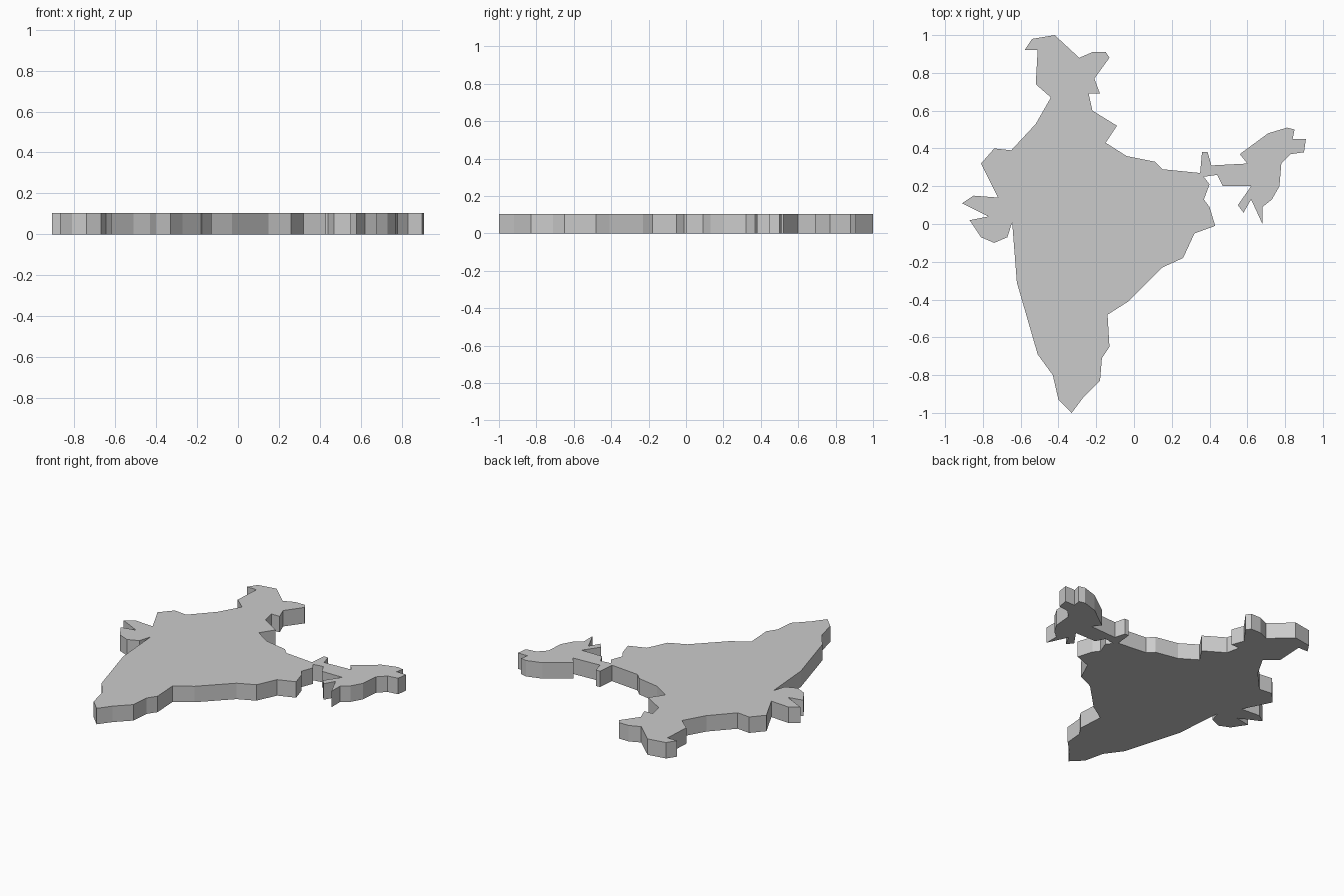
import bpy, bmesh

THICKNESS = 0.105

# Simplified outline of the plate, clockwise from the north-west corner
OUTLINE = [
    (-.58, .92), (-.54, .98), (-.42, 1.0), (-.29, .88), (-.22, .91), (-.15, .91),
    (-.13, .88), (-.21, .77), (-.18, .69), (-.24, .69), (-.22, .60), (-.09, .52),
    (-.15, .43), (-.04, .36), (.11, .33), (.15, .29), (.35, .27),
    (.36, .38), (.39, .38), (.41, .31), (.60, .32), (.56, .37), (.71, .48),
    (.81, .51), (.85, .50), (.84, .45), (.91, .45), (.90, .38), (.83, .37),
    (.78, .32), (.77, .20), (.73, .13), (.68, .09), (.68, .00), (.62, .13),
    (.58, .06), (.55, .10), (.62, .20), (.47, .20), (.44, .26), (.37, .25),
    (.40, .21), (.37, .13), (.40, .09), (.43, -.01), (.32, -.05), (.26, -.18),
    (.15, -.23), (-.03, -.41), (-.14, -.48), (-.13, -.65), (-.17, -.71),
    (-.18, -.83), (-.27, -.92), (-.33, -1.0), (-.40, -.93), (-.43, -.80),
    (-.51, -.69), (-.62, -.31), (-.645, .01), (-.67, -.07), (-.74, -.10),
    (-.81, -.07), (-.87, .02), (-.77, .04), (-.91, .11), (-.85, .15),
    (-.72, .14), (-.81, .32), (-.74, .40), (-.65, .39), (-.52, .53),
    (-.44, .67), (-.52, .74), (-.51, .92),
]

# Flat map plate: fill the outline and extrude it upward
bm = bmesh.new()
base = bm.faces.new([bm.verts.new((x, y, 0)) for x, y in OUTLINE])
top = bmesh.ops.extrude_face_region(bm, geom=[base], use_keep_orig=True)
for v in top["geom"]:
    if isinstance(v, bmesh.types.BMVert):
        v.co.z = THICKNESS
bmesh.ops.recalc_face_normals(bm, faces=bm.faces[:])
bmesh.ops.triangulate(bm, faces=[f for f in bm.faces if len(f.verts) > 4])

mesh = bpy.data.meshes.new("map_plate")
bm.to_mesh(mesh)
bm.free()
plate = bpy.data.objects.new("map_plate", mesh)
bpy.context.collection.objects.link(plate)
